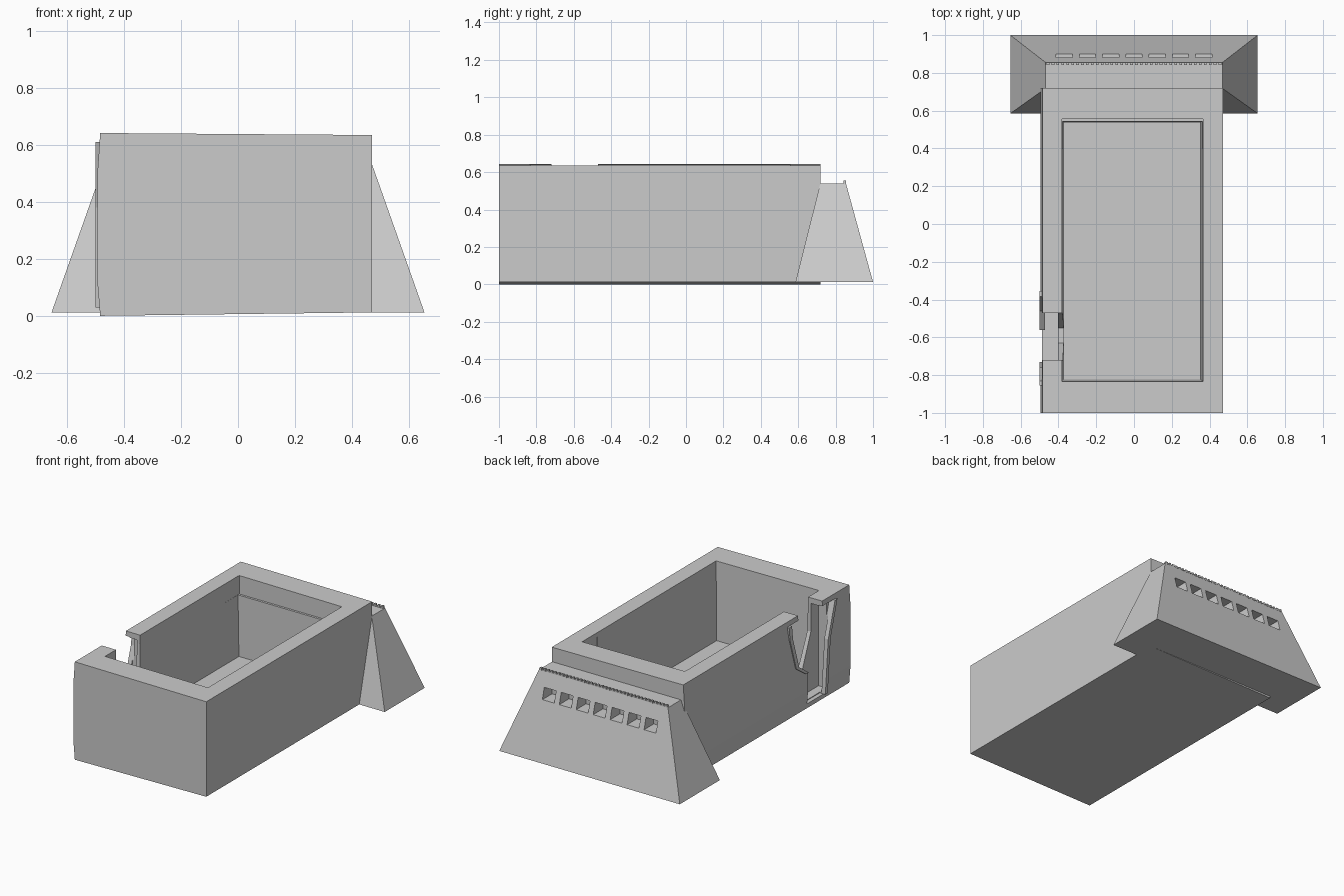
import bpy, bmesh

if "Cube" in bpy.data.objects:
    bpy.data.objects.remove(bpy.data.objects["Cube"])


def make(name, bm, cutter=False):
    bmesh.ops.recalc_face_normals(bm, faces=bm.faces[:])
    me = bpy.data.meshes.new(name)
    bm.to_mesh(me)
    bm.free()
    ob = bpy.data.objects.new(name, me)
    bpy.context.collection.objects.link(ob)
    if cutter:
        ob.hide_render = True
        ob.hide_set(True)
        ob.display_type = 'WIRE'
    return ob


def loft(name, rings, cutter=False):
    """Closed solid skinned through equal-length rings of points."""
    bm = bmesh.new()
    vs = [[bm.verts.new(p) for p in r] for r in rings]
    n = len(vs[0])
    for a, b in zip(vs, vs[1:]):
        for i in range(n):
            j = (i + 1) % n
            bm.faces.new((a[i], a[j], b[j], b[i]))
    bm.faces.new(vs[0])
    bm.faces.new(vs[-1])
    return make(name, bm, cutter)


def rect(x0, x1, y0, y1, zl, zr=None):
    zr = zl if zr is None else zr
    return [(x0, y0, zl), (x1, y0, zr), (x1, y1, zr), (x0, y1, zl)]


def box(name, x0, x1, y0, y1, z0, z1, cutter=False):
    return loft(name, [rect(x0, x1, y0, y1, z0), rect(x0, x1, y0, y1, z1)], cutter)


def side_prism(name, profile, x0, x1, cutter=False):
    """Extrude a (y, z) profile along x."""
    return loft(name, [[(x, y, z) for y, z in profile] for x in (x0, x1)], cutter)


def cut(target, cutter):
    m = target.modifiers.new(cutter.name, 'BOOLEAN')
    m.operation = 'DIFFERENCE'
    m.solver = 'EXACT'
    m.object = cutter


# Main open-topped body, left wall bulging slightly
body = loft("body", [
    rect(-0.484, 0.47, -1, 0.72, 0.0, 0.012),
    rect(-0.494, 0.47, -1, 0.72, 0.12),
    rect(-0.494, 0.47, -1, 0.72, 0.50),
    rect(-0.484, 0.47, -1, 0.72, 0.642, 0.635)])

# Interior pit with tapered walls and a ledge on the back wall
cut(body, loft("pit_cutter", [
    rect(-0.37, 0.353, -0.822, 0.538, 0.12),
    rect(-0.383, 0.366, -0.834, 0.543, 0.70)], True))
cut(body, box("ledge_cutter", -0.38, 0.364, 0.40, 0.556, 0.52, 0.72, True))

# Broken doorway in the left wall: hollow, outer shell hole, inner hole, rim gap
cut(body, box("cavity_cutter", -0.472, -0.402, -0.80, -0.42, 0.035, 0.605, True))
outer = [(-.56, .03), (-.56, .24), (-.46, .31), (-.395, .52), (-.385, .61),
         (-.83, .61), (-.76, .38), (-.73, .03)]
cut(body, side_prism("outer_hole_cutter", outer, -0.6, -0.46, True))
inner = [(-.55, .20), (-.48, .42), (-.47, .60), (-.72, .60), (-.72, .42), (-.63, .20)]
cut(body, side_prism("inner_hole_cutter", inner, -0.42, -0.34, True))
cut(body, box("rim_gap_cutter", -0.6, -0.35, -0.72, -0.47, 0.585, 0.75, True))

# Bent frame strips on both sides of the doorway
for name, edge, w in (("door_frame_back", outer[1:5], 0.03),
                      ("door_frame_front", outer[5:8], -0.025)):
    side_prism(name, edge + [(y + w, z) for y, z in reversed(edge)], -0.5, -0.474)

# Sloped buttress at the back
buttress = loft("back_buttress", [
    rect(-0.655, 0.655, 0.585, 1.0, 0.012),
    rect(-0.468, 0.468, 0.718, 0.855, 0.54)])

# Row of seven vents in the back slope
for i in range(7):
    x = -0.369 + i * 0.123
    cut(buttress, box(f"vent_cutter_{i}", x - 0.043, x + 0.043, 0.80, 1.1, 0.375, 0.448, True))

# Serrated ridge along the buttress top
box("ridge_strip", -0.468, 0.468, 0.843, 0.855, 0.53, 0.545)
for i in range(36):
    x = -0.455 + i * 0.026
    box(f"ridge_tooth_{i}", x - 0.007, x + 0.007, 0.843, 0.856, 0.54, 0.556)
